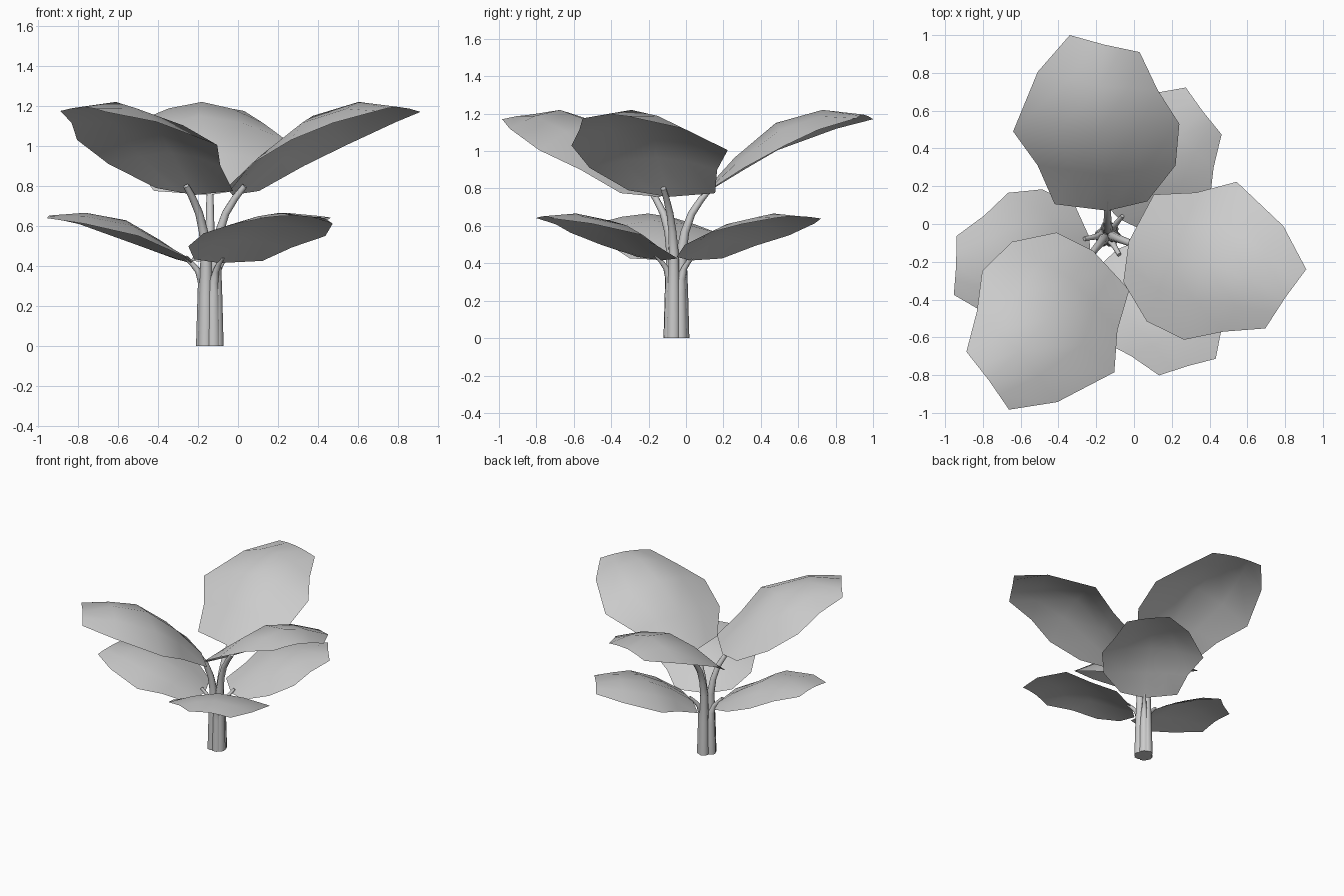
import bpy
from math import radians, sin, cos
from mathutils import Vector, Matrix

if "Cube" in bpy.data.objects:
    bpy.data.objects.remove(bpy.data.objects["Cube"])

CENTRE = Vector((-0.14, -0.05, 0))

# Leaf rows from base to tip: left edge, midrib, right edge (side, outward, height)
ROWS = [
    ((-.28, .155, .775), (0, .12, .755), (.21, .17, .79)),
    ((-.37, .36, .90), (-.01, .31, .965), (.36, .36, .91)),
    ((-.50, .54, 1.005), (-.05, .53, 1.15), (.38, .58, 1.03)),
    ((-.37, .855, 1.12), (-.04, .78, 1.22), (.265, .76, 1.115)),
    ((-.20, 1.05, 1.17), (-.02, 1.0, 1.195), (.17, .96, 1.175)),
]
LIFT = (0, .012, .025, .018, .004)   # arching between midrib and edge


def make_leaf(name, angle, size, z_low, z_size):
    rot = Matrix.Rotation(radians(angle), 3, 'Z')
    verts, faces = [], []
    for (a, m, b), lift in zip(ROWS, LIFT):
        a, m, b = Vector(a), Vector(m), Vector(b)
        up = Vector((0, 0, lift))
        for p in (a, (a + m) / 2 + up, m, (m + b) / 2 + up, b):
            q = Vector((p.x * size, p.y * size, z_low + (p.z - .755) * z_size))
            verts.append(rot @ q + CENTRE)
    for r in range(4):
        for c in range(4):
            i = r * 5 + c
            faces.append((i, i + 1, i + 6, i + 5))
    me = bpy.data.meshes.new(name)
    me.from_pydata(verts, [], faces)
    me.polygons.foreach_set("use_smooth", [True] * len(faces))
    ob = bpy.data.objects.new(name, me)
    bpy.context.collection.objects.link(ob)


def make_stem(name, angle, path):
    # path entries: distance from centre, height, stem radius
    cu = bpy.data.curves.new(name, 'CURVE')
    cu.dimensions = '3D'
    cu.bevel_depth = 1
    cu.bevel_resolution = 2
    cu.use_fill_caps = True
    sp = cu.splines.new('POLY')
    sp.points.add(len(path) - 1)
    a = radians(angle + 90)
    for pt, (r, z, rad) in zip(sp.points, path):
        pt.co = (CENTRE.x + r * cos(a), CENTRE.y - .005 + r * sin(a), z, 1)
        pt.radius = rad
    ob = bpy.data.objects.new(name, cu)
    bpy.context.collection.objects.link(ob)
    bpy.ops.object.select_all(action='DESELECT')
    bpy.context.view_layer.objects.active = ob
    ob.select_set(True)
    bpy.ops.object.convert(target='MESH')
    bpy.ops.object.shade_smooth_by_angle(angle=radians(50))


UPPER_STEM = [(.035, 0, .038), (.032, .25, .034), (.03, .46, .028),
              (.05, .57, .023), (.085, .665, .02), (.135, .74, .018), (.185, .80, .015)]
LOWER_STEM = [(.033, 0, .038), (.032, .24, .032), (.038, .32, .024),
              (.06, .375, .016), (.09, .41, .013), (.125, .445, .011)]

# Two whorls of three leaves, the lower one turned, smaller and flatter
for i, ang in enumerate((0, 140, 249), 1):
    make_leaf(f"upper_leaf_{i}", ang, 1.0, .755, 1.0)
    make_stem(f"upper_stem_{i}", ang, UPPER_STEM)
    make_leaf(f"lower_leaf_{i}", ang - 39, .82, .415, .54)
    make_stem(f"lower_stem_{i}", ang - 39, LOWER_STEM)
